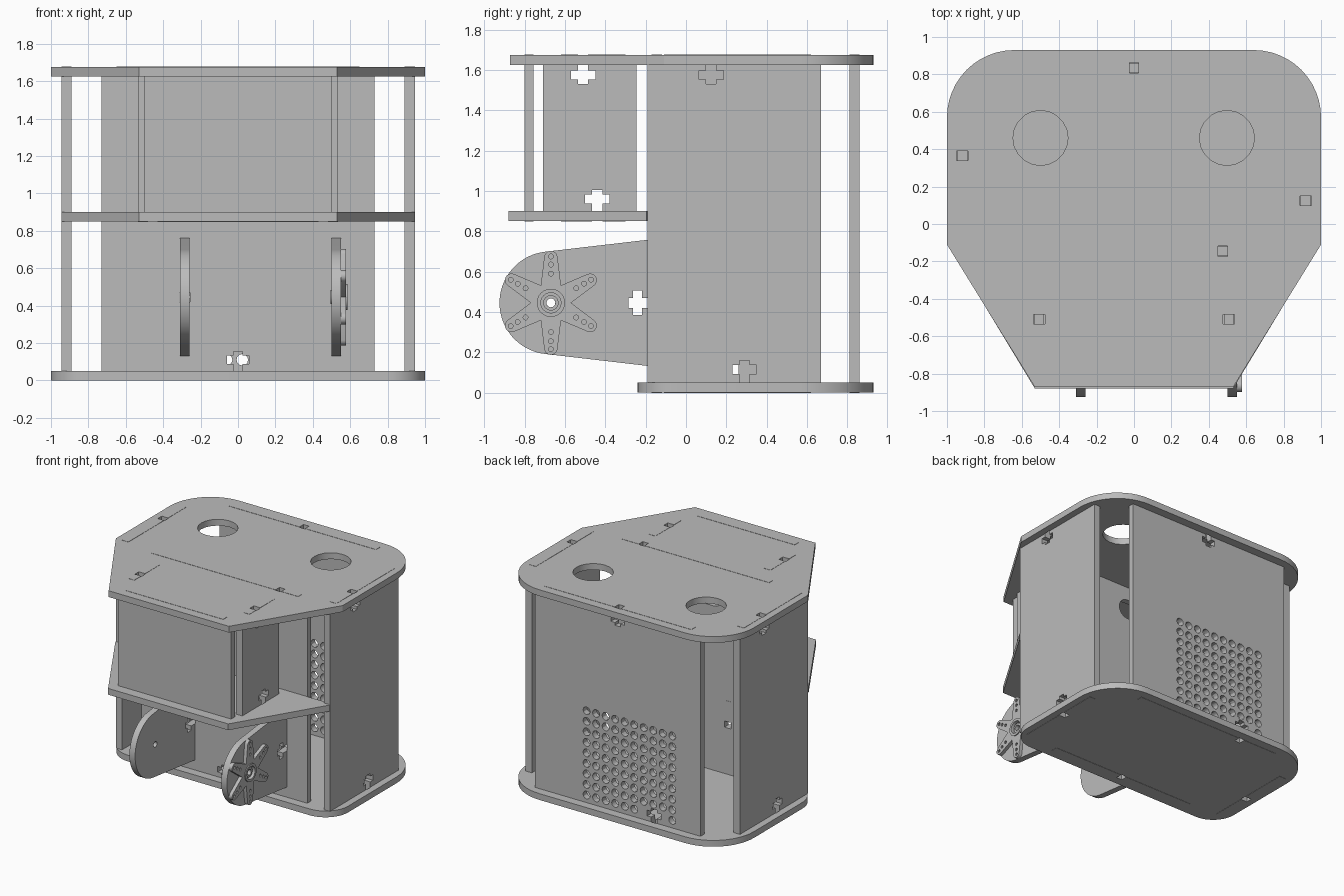
import bpy, bmesh
from math import cos, sin, pi, radians, atan2, hypot, acos

cube = bpy.data.objects.get("Cube")
if cube:
    bpy.data.objects.remove(cube)

grey = bpy.data.materials.new("plain_grey")
grey.use_nodes = True
COLOUR = (0.5, 0.5, 0.5, 1)
grey.diffuse_color = COLOUR
grey.node_tree.nodes["Principled BSDF"].inputs["Base Color"].default_value = COLOUR

# sheet heights and thickness
T = 0.05
TOP, MID = 1.625, 0.85
PROUD = 0.002


def arc(cx, cy, r, a0, a1, n=12):
    return [(cx + r * cos(radians(a0 + (a1 - a0) * i / n)),
             cy + r * sin(radians(a0 + (a1 - a0) * i / n))) for i in range(n + 1)]


def circle(cx, cy, r, n=20):
    return arc(cx, cy, r, 0, 360, n)[:-1]


def mirror(points):
    """Right half of an outline, front to back, closed by its mirror image."""
    return points + [(-x, y) for x, y in reversed(points)]


def to_3d(axis, u, v, w):
    return {"x": (w, u, v), "y": (u, w, v), "z": (u, v, w)}[axis]


def prism_mesh(name, prisms):
    """Each prism is (axis, outline, low, high)."""
    bm = bmesh.new()
    for axis, pts, lo, hi in prisms:
        ends = [[bm.verts.new(to_3d(axis, u, v, w)) for u, v in pts] for w in (lo, hi)]
        bm.faces.new(ends[0])
        bm.faces.new(ends[1][::-1])
        for i in range(len(pts)):
            j = (i + 1) % len(pts)
            bm.faces.new((ends[0][i], ends[1][i], ends[1][j], ends[0][j]))
    bmesh.ops.recalc_face_normals(bm, faces=bm.faces)
    mesh = bpy.data.meshes.new(name)
    bm.to_mesh(mesh)
    bm.free()
    return mesh


def add(name, mesh):
    ob = bpy.data.objects.new(name, mesh)
    bpy.context.scene.collection.objects.link(ob)
    return ob


def sheet(name, axis, pts, lo, hi, cuts=()):
    """Flat cut sheet with openings."""
    ob = add(name, prism_mesh(name, [(axis, pts, lo, hi)]))
    if cuts:
        cutter = add("cutter", prism_mesh("cutter", cuts))
        cutter.hide_render = True
        mod = ob.modifiers.new("openings", "BOOLEAN")
        mod.operation, mod.solver, mod.object = "DIFFERENCE", "EXACT", cutter
        deps = bpy.context.evaluated_depsgraph_get()
        ob_mesh = bpy.data.meshes.new_from_object(ob.evaluated_get(deps))
        ob.modifiers.clear()
        ob.data = ob_mesh
        bpy.data.objects.remove(cutter)
    ob.data.materials.clear()
    ob.data.materials.append(grey)
    ob.data.shade_smooth()
    ob.data.set_sharp_from_angle(angle=radians(30))
    return ob


def t_slot(axis, u, v, way, lo, hi):
    """Cross-shaped bolt slot whose stem runs out through the neighbouring sheet."""
    half = [(0.025, 0.13), (0.025, 0.0225), (0.06, 0.0225),
            (0.06, -0.0225), (0.025, -0.0225), (0.025, -0.045)]
    pts = half + [(-a, b) for a, b in reversed(half)]
    turn = {"up": lambda a, b: (u + a, v + b),
            "down": lambda a, b: (u + a, v - b),
            "back": lambda a, b: (u + b, v + a)}[way]
    return (axis, [turn(a, b) for a, b in pts], lo - 0.003, hi + 0.003)


def panel(u0, u1, t0, t1, bottom, top):
    """Upright panel with one tab up and one tab down through the sheets."""
    low, high = bottom - T - PROUD, top + T + PROUD
    return [(u0, bottom), (t0, bottom), (t0, low), (t1, low), (t1, bottom), (u1, bottom),
            (u1, top), (t1, top), (t1, high), (t0, high), (t0, top), (u0, top)]


top_slots, base_slots, mid_slots, wall_slots = [], [], [], []

# outer side panels
for name, x, y_top, y_low in (("right_side_panel", -0.945, 0.365, 0.2),
                              ("left_side_panel", 0.89, 0.125, 0.29)):
    up = t_slot("x", y_top, 1.575, "up", x, x + 0.055)
    down = t_slot("x", y_low, 0.115, "down", x, x + 0.055)
    sheet(name, "x", panel(-0.19, 0.67, -0.11, 0.62, T, TOP), x, x + 0.055, [up, down])
    top_slots.append(up)
    base_slots.append(down)

# back wall with vent holes
up = t_slot("y", 0, 1.575, "up", 0.81, 0.86)
down = t_slot("y", -0.32, 0.11, "down", 0.81, 0.86)
wall = sheet("back_wall", "y", panel(-0.73, 0.73, -0.65, 0.65, T, TOP), 0.81, 0.86, [up, down])
top_slots.append(up)
base_slots.append(down)
vents = [("y", circle(0.275 - 0.084 * i, 0.11 + 0.084 * j, 0.031, 12), 0.8, 0.87)
         for i in range(10) for j in range(9)
         if not (j == 0 and abs(0.275 - 0.084 * i + 0.32) < 0.1)]
bpy.data.objects.remove(wall)
sheet("back_wall", "y", panel(-0.73, 0.73, -0.65, 0.65, T, TOP), 0.81, 0.86,
      [up, down] + vents)

# round-ended arm brackets
CY, CZ, R = -0.67, 0.445, 0.255
dy, dz = -0.17 - CY, 0.315
tangent = atan2(dz, dy) + acos(R / hypot(dy, dz))
a = tangent * 180 / pi
bracket = (arc(CY, CZ, R, a, 360 - a, 36)
           + [(-0.17, CZ - dz), (-0.17, CZ - 0.19), (-0.118, CZ - 0.19),
              (-0.118, CZ + 0.19), (-0.17, CZ + 0.19), (-0.17, CZ + dz)])
for name, x in (("right_arm_bracket", -0.31), ("left_arm_bracket", 0.5)):
    slot = t_slot("x", -0.24, CZ, "back", x, x + T)
    wall_slots.append(slot)
    sheet(name, "x", bracket, x, x + T,
          [slot, ("x", circle(CY, CZ, 0.022, 16), x - 0.1, x + 0.1)])

# middle wall with a cable opening
up = t_slot("y", 0.475, 1.575, "up", -0.17, -0.12)
down = t_slot("y", 0, 0.11, "down", -0.17, -0.12)
top_slots.append(up)
base_slots.append(down)
opening = arc(-0.04, 1.44, 0.08, -90, 90) + arc(-0.16, 1.44, 0.08, 90, 270)
sheet("middle_wall", "y", panel(-0.73, 0.73, -0.65, 0.65, T, TOP), -0.17, -0.12,
      [up, down, ("y", opening, -0.3, 0)] + wall_slots)

# front box between the middle shelf and the top
for name, x in (("right_box_side", -0.535), ("left_box_side", 0.48)):
    up = t_slot("x", -0.51, 1.575, "up", x, x + 0.055)
    down = t_slot("x", -0.44, 0.96, "down", x, x + 0.055)
    sheet(name, "x", panel(-0.71, -0.245, -0.62, -0.3, MID + T, TOP), x, x + 0.055, [up, down])
    top_slots.append(up)
    mid_slots.append(down)
sheet("box_front", "y", panel(-0.5, 0.5, -0.43, 0.43, MID + T, TOP), -0.8, -0.755)

# horizontal sheets
sheet("base_plate", "z", mirror(arc(0.8, -0.04, 0.2, -90, 0) + arc(0.64, 0.57, 0.36, 0, 90)),
      0, T, base_slots)
sheet("middle_shelf", "z", mirror([(0.53, -0.88), (0.945, -0.195), (0.88, -0.17)]),
      MID, MID + T, mid_slots)
eyes = [("z", circle(x, 0.46, 0.147), 1.5, 1.8) for x in (-0.5, 0.497)]
sheet("top_plate", "z",
      mirror([(0.53, -0.872), (1, -0.11)] + arc(0.64, 0.57, 0.36, 0, 90)),
      TOP, TOP + T, top_slots + eyes)

# six-armed drive horn on the left bracket
star, pin_holes = [], []
for k in range(6):
    deg = 30 + 60 * k
    c, s = cos(radians(deg)), sin(radians(deg))
    star += arc(CY + 0.225 * c, CZ + 0.225 * s, 0.033, deg - 80, deg + 80, 8)
    star += arc(CY, CZ, 0.1, deg + 30, deg + 30, 1)[:1]
    pin_holes += [("x", circle(CY + d * c, CZ + d * s, 0.012, 10), 0.54, 0.6)
                  for d in (0.145, 0.19, 0.23)]
sheet("drive_horn", "x", star, 0.55, 0.577,
      pin_holes + [("x", circle(CY, CZ, 0.05, 24), 0.5, 0.6)])
for name, r, hole, lo, hi in (("horn_hub", 0.07, 0.05, 0.55, 0.585),
                              ("horn_screw", 0.038, 0.022, 0.495, 0.57)):
    sheet(name, "x", circle(CY, CZ, r, 24), lo, hi,
          [("x", circle(CY, CZ, hole, 24), 0.4, 0.7)])
